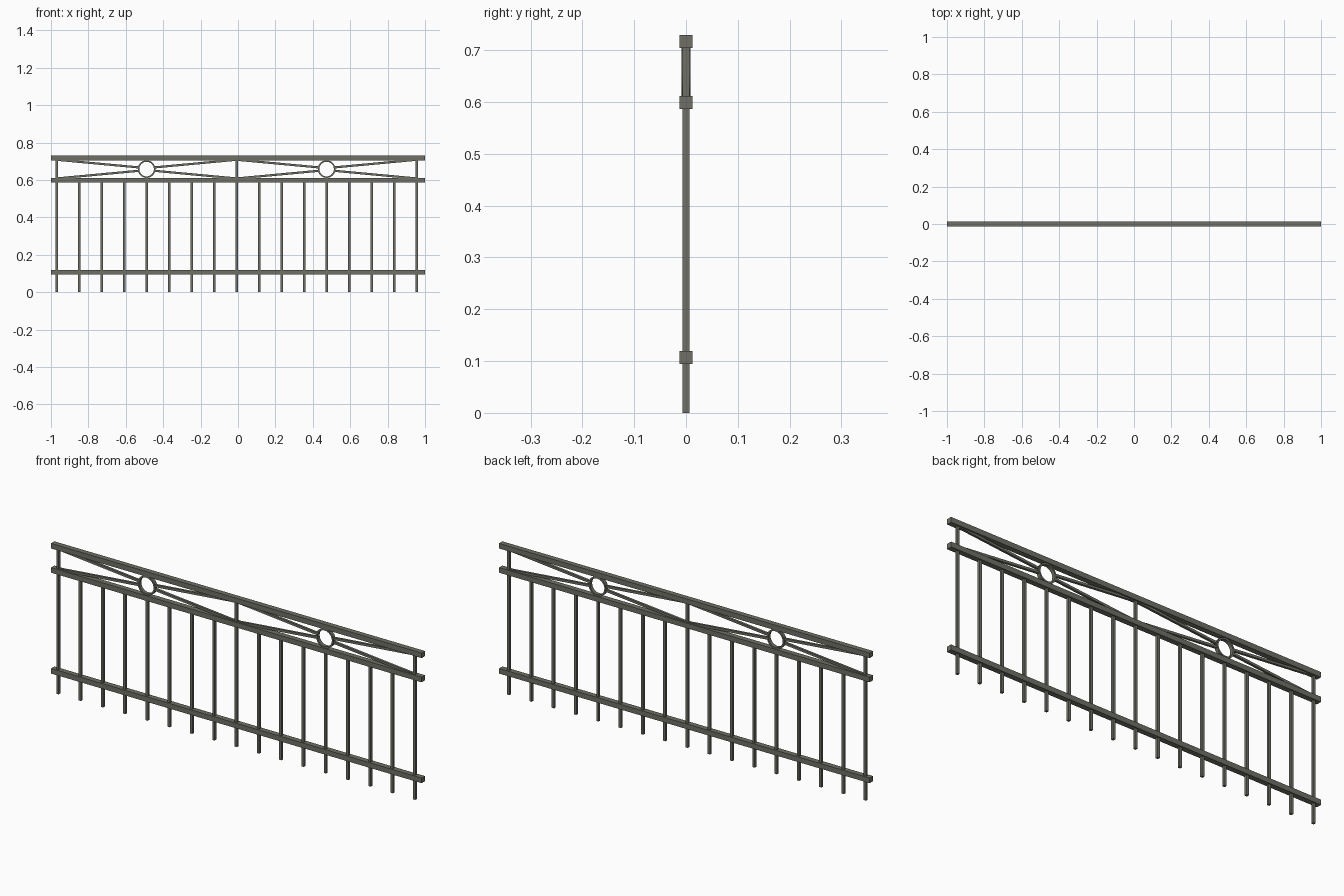
import bpy, bmesh, math
from mathutils import Matrix, Vector

if "Cube" in bpy.data.objects:
    bpy.data.objects.remove(bpy.data.objects["Cube"])

metal = bpy.data.materials.new("grey_olive_metal")
metal.diffuse_color = (0.16, 0.16, 0.135, 1)
metal.use_nodes = True
metal.node_tree.nodes["Principled BSDF"].inputs["Base Color"].default_value = metal.diffuse_color


def finish(name, bm):
    me = bpy.data.meshes.new(name)
    bmesh.ops.recalc_face_normals(bm, faces=bm.faces)
    bm.to_mesh(me)
    bm.free()
    me.materials.append(metal)
    ob = bpy.data.objects.new(name, me)
    bpy.context.collection.objects.link(ob)
    return ob


def box(name, x0, x1, y, z0, z1):
    bm = bmesh.new()
    m = Matrix.Translation(((x0 + x1) / 2, 0, (z0 + z1) / 2)) @ Matrix.Diagonal((x1 - x0, 2 * y, z1 - z0, 1))
    bmesh.ops.create_cube(bm, size=1, matrix=m)
    return finish(name, bm)


def bar(name, a, b, w):
    # square bar between two points in the xz plane
    a, b = Vector((a[0], 0, a[1])), Vector((b[0], 0, b[1]))
    d = b - a
    ob = box(name, -d.length / 2, d.length / 2, w / 2, -w / 2, w / 2)
    ob.location = (a + b) / 2
    ob.rotation_euler = (0, -math.atan2(d.z, d.x), 0)
    return ob


def ring(name, x, z, r_out, r_in, h, n=32):
    bm = bmesh.new()
    loops = []
    for r, y in ((r_out, -h), (r_out, h), (r_in, h), (r_in, -h)):
        loops.append([bm.verts.new((x + r * math.cos(2 * math.pi * i / n), y,
                                    z + r * math.sin(2 * math.pi * i / n))) for i in range(n)])
    for k in range(4):
        p, q = loops[k], loops[(k + 1) % 4]
        for i in range(n):
            j = (i + 1) % n
            bm.faces.new((p[i], p[j], q[j], q[i]))
    ob = finish(name, bm)
    bpy.ops.object.select_all(action='DESELECT')
    bpy.context.view_layer.objects.active = ob
    ob.select_set(True)
    bpy.ops.object.shade_smooth_by_angle(angle=math.radians(35))
    return ob


# horizontal rails
for name, zc in (("bottom_rail", 0.107), ("middle_rail", 0.599), ("top_rail", 0.717)):
    box(name, -1, 1, 0.013, zc - 0.0125, zc + 0.0125)

# uprights: every eighth one reaches the top rail
x_first, step, hw = -0.970, 0.1203, 0.0063
for i in range(17):
    x = x_first + i * step
    tall = i % 8 == 0
    box("tall_post" if tall else "baluster", x - hw, x + hw, hw, 0, 0.71 if tall else 0.595)

# ring and four spokes in each upper panel
zc = 0.658
for p in range(2):
    xc = x_first + step * (4 + 8 * p)
    ring("panel_ring", xc, zc, 0.047, 0.039, 0.0088)
    for sx in (-1, 1):
        for sz in (-1, 1):
            bar("diagonal_spoke", (xc + sx * 0.041, zc + sz * 0.009),
                (xc + sx * step * 4, zc + sz * 0.050), 0.0115)
